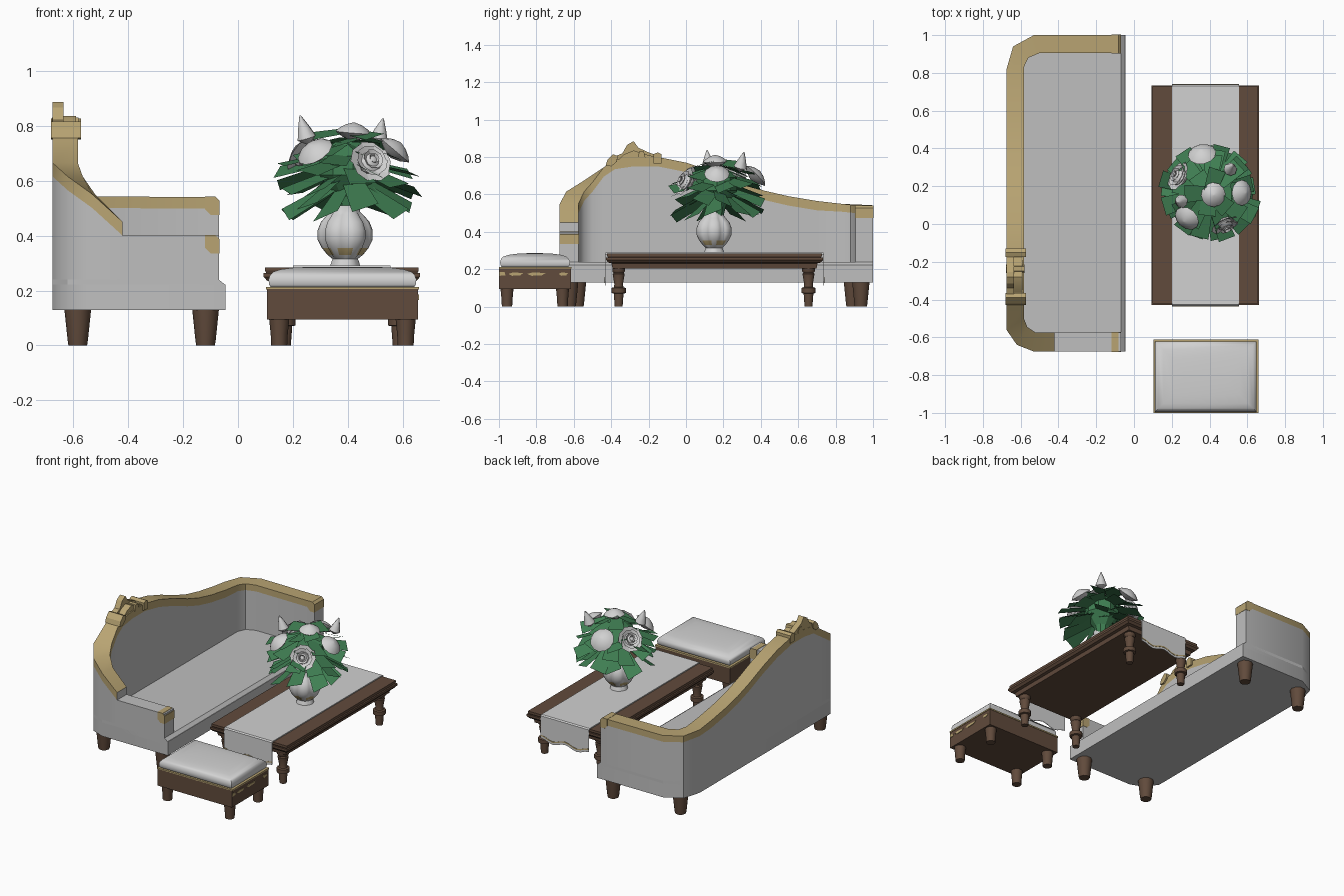
import bpy, bmesh, math, random
from mathutils import Vector, Matrix

if "Cube" in bpy.data.objects:
    bpy.data.objects.remove(bpy.data.objects["Cube"])
random.seed(4)

def material(name, rgb):
    m = bpy.data.materials.new(name)
    m.diffuse_color = (*rgb, 1)
    m.use_nodes = True
    m.node_tree.nodes["Principled BSDF"].inputs["Base Color"].default_value = m.diffuse_color
    return m

FABRIC = material("grey upholstery", (0.52, 0.52, 0.52))
WHITE = material("off white", (0.64, 0.64, 0.64))
GOLD = material("old gold", (0.48, 0.37, 0.17))
WOOD = material("dark wood", (0.12, 0.07, 0.045))
LEAF = material("leaf green", (0.05, 0.21, 0.085))

def build(name, verts, faces, mats, idx=None, angle=40):
    bm = bmesh.new()
    vs = [bm.verts.new(v) for v in verts]
    for k, f in enumerate(faces):
        face = bm.faces.new([vs[i] for i in f])
        face.material_index = idx[k] if idx else 0
        face.smooth = angle > 0
    bmesh.ops.recalc_face_normals(bm, faces=bm.faces)
    for e in bm.edges:
        e.smooth = e.calc_face_angle(0) < math.radians(angle)
    me = bpy.data.meshes.new(name)
    bm.to_mesh(me)
    bm.free()
    for m in mats:
        me.materials.append(m)
    ob = bpy.data.objects.new(name, me)
    bpy.context.collection.objects.link(ob)
    return ob

def loft(name, rings, mats, rule=lambda i, j: 0, angle=40):
    """Skin closed rings of equal size and cap both ends."""
    n = len(rings[0])
    verts = [p for r in rings for p in r]
    faces, idx = [], []
    for i in range(len(rings) - 1):
        for j in range(n):
            k = (j + 1) % n
            faces.append((i*n + j, i*n + k, (i+1)*n + k, (i+1)*n + j))
            idx.append(rule(i, j))
    faces += [tuple(range(n)), tuple(range(len(verts) - n, len(verts)))]
    return build(name, verts, faces, mats, idx + [0, 0], angle)

def lathe(name, center, profile, mat, n=10, angle=40, matrix=None):
    M = matrix or Matrix.Translation(center)
    rings = [[M @ Vector((r*math.cos(math.tau*j/n), r*math.sin(math.tau*j/n), z)) for j in range(n)]
             for r, z in profile]
    return loft(name, rings, [mat], angle=angle)

def rect_stack(name, x0, x1, y0, y1, layers, mat, angle=40):
    """Rectangular layers given as (z, inset)."""
    rings = [[(x0+s, y0+s, z), (x1-s, y0+s, z), (x1-s, y1-s, z), (x0+s, y1-s, z)] for z, s in layers]
    return loft(name, rings, [mat], angle=angle)

def box(name, x0, x1, y0, y1, z0, z1, mat):
    return rect_stack(name, x0, x1, y0, y1, [(z0, 0), (z1, 0)], mat)

def extrude_x(name, yz, x0, x1, mat):
    return loft(name, [[(x, y, z) for y, z in yz] for x in (x0, x1)], [mat], angle=25)

# ---- sofa: base, seat, curved back with gold rail
def outline(front, z):
    return [(x, y, z) for x, y in [(front, -.675), (-.53, -.675), (-.62, -.64), (-.675, -.56),
            (-.675, .82), (-.64, .94), (-.53, 1), (front, 1)]]
loft("sofa_base", [outline(-.045, .13), outline(-.045, .222)], [FABRIC])
loft("sofa_seat", [outline(-.047, .221), outline(-.07, .24)], [FABRIC], angle=20)

stations = [((-.42, -.675), (-.42, -.575), .45), ((-.53, -.675), (-.52, -.575), .55),
            ((-.62, -.64), (-.565, -.545), .615), ((-.675, -.56), (-.583, -.5), .665)]
for y, z in [(-.44, .745), (-.38, .785), (-.28, .80), (-.15, .80), (0, .77), (.15, .72), (.3, .66),
             (.42, .62), (.55, .59), (.7, .565)]:
    stations.append(((-.675, y), (-.583, y), z))
stations += [((-.675, .82), (-.583, .83), .55), ((-.64, .94), (-.56, .88), .545),
             ((-.53, 1), (-.50, .905), .542), ((-.085, 1), (-.085, .905), .54),
             ((-.07, 1), (-.07, .905), .525)]
rings = []
for (ox, oy), (ix, iy), z in stations:
    b = min(z, .54 if ox > -.08 else z) - (.05 if oy < .8 else .042)
    rings.append([(ox, oy, .2), (ox, oy, b), (ox, oy, z), (ix, iy, z), (ix, iy, b), (ix, iy, .2)])
loft("sofa_back", rings, [FABRIC, GOLD], lambda i, j: 1 if j in (1, 2, 3) else 0)
box("low_arm", -.42, -.07, -.675, -.575, .2, .40, FABRIC)

# gold caps at the arm fronts
for name, y0, y1, top in (("low_arm_cap", -.675, -.575, .40), ("high_arm_cap", .905, 1, .54)):
    sect = [(-.12, top+.002), (-.083, top+.002), (-.068, top-.013), (-.068, top-.065), (-.10, top-.065), (-.12, top-.045)]
    loft(name, [[(x, y, z) for x, z in sect] for y in (y0-.002, y1+.002)], [GOLD], angle=20)

# carved crest on the back
extrude_x("crest_peak", [(-.40, .77), (-.39, .80), (-.34, .82), (-.315, .865), (-.28, .885), (-.255, .85),
                         (-.20, .825), (-.16, .81), (-.16, .77)], -.674, -.635, GOLD)
extrude_x("crest_body", [(-.38, .77), (-.33, .815), (-.28, .835), (-.22, .815), (-.16, .80), (-.16, .77)],
          -.67, -.59, GOLD)
extrude_x("crest_scroll_left", [(-.43, .755), (-.42, .785), (-.39, .815), (-.365, .805), (-.37, .775), (-.40, .75)],
          -.68, -.572, GOLD)
extrude_x("crest_scroll_right", [(-.175, .765), (-.175, .815), (-.15, .825), (-.13, .815), (-.13, .765)],
          -.68, -.572, GOLD)
extrude_x("crest_bead", [(-.26, .79), (-.25, .83), (-.225, .83), (-.215, .79)], -.677, -.58, GOLD)

for x, ys in ((-.583, (-.58, .89)), (-.118, (-.622, .935))):
    for y in ys:
        lathe("sofa_leg", (x, y, 0), [(.034, 0), (.037, .02), (.049, .135)], WOOD, 10)

# ---- coffee table with turned legs
rect_stack("table_top", .093, .663, -.428, .733,
           [(.205, .035), (.232, .03), (.236, .012), (.246, .004), (.25, 0), (.264, 0), (.264, .01),
            (.272, .006), (.284, .006)], WOOD, 15)
for x in (.17, .585):
    for y in (-.36, .655):
        lathe("table_leg", (x, y, 0), [(.022, 0), (.027, .065), (.027, .07), (.04, .073), (.04, .1), (.027, .104),
              (.024, .12), (.034, .175), (.028, .18), (.036, .19), (.036, .21)], WOOD, 10)

# table runner, with wavy hanging ends
N = 12
xs = [.2 + .355*i/N for i in range(N + 1)]
rings = []
for i, x in enumerate(xs):
    h = .125 + .012*math.cos(math.tau*i/6)
    rings.append([(x, -.434, h), (x, -.434, .284), (x, -.426, .291), (x, .731, .291), (x, .739, .284),
                  (x, .739, h), (x, .735, h), (x, .735, .28), (x, -.43, .28), (x, -.43, h)])
loft("table_runner", rings, [WHITE])
for y in (-.436, .738):
    loft("runner_trim", [[(r[0][0], y + d, r[0][2] + e) for d, e in ((0, .014), (.003, .014), (.003, .022), (0, .022))]
                         for r in rings], [GOLD])

# ---- footstool
X0, X1, Y0, Y1 = .105, .655, -1, -.615
box("stool_frame", X0, X1, Y0, Y1, .095, .206, WOOD)
box("stool_gold_trim", X0 - .003, X1 + .003, Y0, Y1 + .003, .204, .213, GOLD)
rect_stack("stool_cushion", X0 + .006, X1 - .006, Y0 + .006, Y1 - .006,
           [(.21, .01), (.222, .002), (.24, 0), (.256, .006), (.268, .018), (.277, .045), (.283, .09), (.286, .15)],
           WHITE, 60)
for x in (.15, .61):
    for y in (-.957, -.66):
        lathe("stool_leg", (x, y, 0), [(.029, 0), (.031, .04), (.037, .1)], WOOD, 10)
for y, w in ((-.978, .014), (-.91, .04), (-.80, .05), (-.655, .025)):
    extrude_x("stool_inlay", [(y-w, .175), (y-w*.4, .183), (y+w, .18), (y+w*.6, .168), (y-w*.5, .165)]
              if y > -.97 else [(-.996, .165), (-.965, .168), (-.97, .185), (-.996, .185)],
              X1, X1 + .003, GOLD)

# ---- lobed vase
CX, CY = .39, .15
prof = [(.055, .289), (.05, .305), (.046, .315), (.065, .33), (.085, .355), (.1, .385), (.1, .42),
        (.088, .45), (.066, .475), (.054, .487), (.052, .51)]
rings = []
for r, z in prof:
    depth = .16 if r > .06 else .04
    ring = []
    for j in range(36):
        a = math.tau*j/36
        q = r*(1 - depth + depth*math.sqrt(abs(math.cos(3*a))))
        ring.append((CX + q*math.cos(a), CY + q*math.sin(a), z))
    rings.append(ring)
loft("vase", rings, [WHITE, GOLD], lambda i, j: 1 if i == 3 and j % 6 in (1, 2, 3, 4) else 0, 60)

# ---- bouquet leaves: flat blades in drooping tiers
BX, BY = .40, .165
verts, faces = [], []
for count, r0, z0, r1, z1, w in ((6, .0, .765, .13, .745, .05), (9, .06, .73, .21, .69, .05),
                                 (10, .07, .68, .26, .64, .05), (11, .06, .64, .265, .57, .05),
                                 (11, .04, .60, .24, .49, .052)):
    off = random.random()
    for k in range(count):
        a = math.tau*(k + off + random.uniform(-.25, .25))/count
        d = Vector((math.cos(a), math.sin(a), 0))
        s = Vector((-d.y, d.x, random.uniform(-.5, .5))).normalized()*w
        c = Vector((BX, BY, random.uniform(-.02, .02)))
        stretch = random.uniform(.88, 1.04)
        p, q = c + d*r0 + Vector((0, 0, z0)), c + d*r1*stretch + Vector((0, 0, z1))
        b = len(verts)
        verts += [p - s*.7, p + s*.7, q + s, q - s]
        faces.append((b, b+1, b+2, b+3))
build("bouquet_leaves", verts, faces, [LEAF], angle=0)
lathe("bouquet_stems", (BX, BY, 0), [(.035, .48), (.05, .54), (.11, .62), (.11, .69), (.05, .74)], LEAF, 9, 0)

# ---- flowers, each facing away from the bouquet centre
def facing(x, y, z, lift=.45):
    d = (Vector((x, y, z)) - Vector((BX, BY, .60))).normalized() + Vector((0, 0, lift))
    return Matrix.Translation((x, y, z)) @ d.to_track_quat('Z', 'Y').to_matrix().to_4x4()

for x, y, z, r in ((.36, .37, .70, .075), (.42, .155, .775, .065), (.57, .165, .71, .068), (.28, .03, .705, .07)):
    lathe("round_flower", None, [(.008, -.03), (r*.6, -.018), (r, 0), (r*.8, .014), (r*.45, .028), (.004, .036)],
          WHITE, 12, 50, facing(x, y, z))

for x, y, z in ((.24, .25, .69), (.48, .0, .665)):
    M = facing(x, y, z, .1)
    lathe("rose_heart", None, [(.01, -.035), (.045, -.015), (.05, .005), (.02, .03), (.004, .034)], WHITE, 8, 30, M)
    verts, faces = [], []
    for r, h, tilt, turn in ((.05, -.012, .03, 0), (.038, .0, .022, .5), (.026, .012, .012, 0), (.013, .02, .006, .5)):
        for k in range(5):
            b = len(verts)
            for rr, hh, wide in ((r*.7, h - .015, .5), (r, h + .012, .62), (r + tilt, h + .022, .5)):
                for t in (-1, 0, 1):
                    a = math.tau*(k + turn + t*wide)/5
                    verts.append(M @ Vector((rr*math.cos(a)*(1 + .04*t), rr*math.sin(a)*(1 + .04*t), hh)))
            faces += [(b+i, b+i+1, b+i+4, b+i+3) for i in (0, 1, 3, 4)]
    build("rose_petals", verts, faces, [WHITE], angle=35)

for x, y, z in ((.51, .29, .745), (.25, .12, .755)):
    lathe("flower_bud", None, [(.01, -.02), (.036, 0), (.022, .04), (.003, .085)], WHITE, 8, 50, facing(x, y, z, 1.6))
